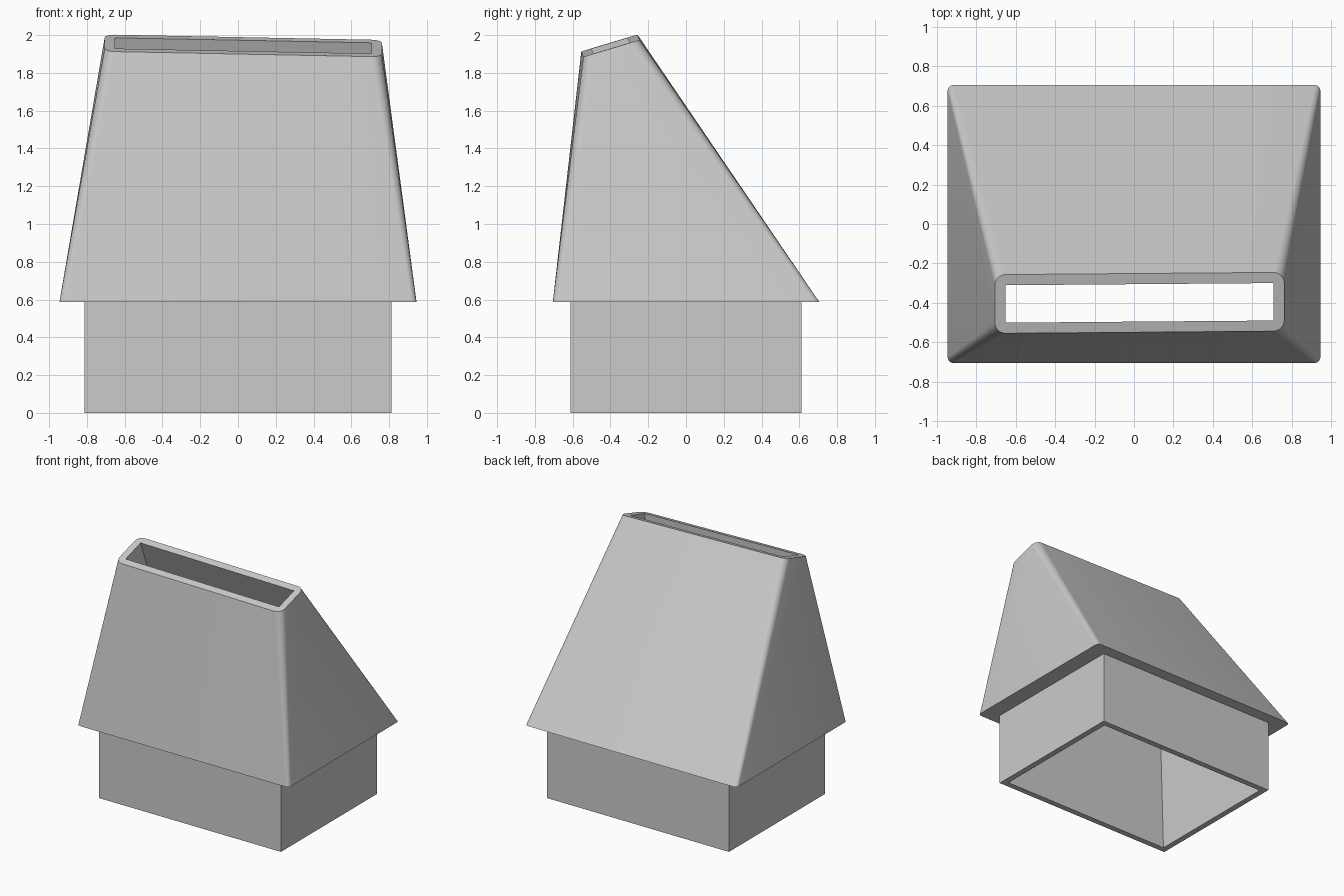
import bpy, bmesh
from math import sin, cos, pi

default = bpy.data.objects.get("Cube")
if default:
    bpy.data.objects.remove(default)

STEPS = 8  # segments per rounded corner


def outline(half_x, half_y, radius, place):
    """Rounded rectangle; a zero radius stacks points that are welded later."""
    points = []
    for quarter, (sx, sy) in enumerate(((1, 1), (-1, 1), (-1, -1), (1, -1))):
        for i in range(STEPS + 1):
            a = (quarter + i / STEPS) * pi / 2
            points.append(place(sx * (half_x - radius) + radius * cos(a),
                                sy * (half_y - radius) + radius * sin(a)))
    return points


def level(z):
    return lambda x, y: (x, y, z)


def tilted(x, y):
    # Mouth: offset to the front, slightly twisted, sloping forward and sideways
    return (x + 0.028, y + 0.008 * x - 0.40, 1.944 - 0.0195 * x + 0.3 * y)


# Closed skin: inside foot, socket, hood skirt, mouth rim, then back down inside
rings = [
    outline(0.765, 0.565, 0, level(0)),
    outline(0.812, 0.612, 0, level(0)),
    outline(0.812, 0.612, 0, level(0.588)),
    outline(0.945, 0.705, 0.03, level(0.588)),
    outline(0.734, 0.149, 0.055, tilted),
    outline(0.68, 0.095, 0, tilted),
]

bm = bmesh.new()
loops = [[bm.verts.new(p) for p in ring] for ring in rings]
for k, lower in enumerate(loops):
    upper = loops[(k + 1) % len(loops)]
    for i in range(len(lower)):
        j = (i + 1) % len(lower)
        bm.faces.new((lower[i], lower[j], upper[j], upper[i]))
bmesh.ops.remove_doubles(bm, verts=bm.verts, dist=0.0005)
bmesh.ops.recalc_face_normals(bm, faces=bm.faces)

mesh = bpy.data.meshes.new("duct_hood")
bm.to_mesh(mesh)
bm.free()
hood = bpy.data.objects.new("duct_hood", mesh)
bpy.context.collection.objects.link(hood)

# Plain grey material
grey = bpy.data.materials.new("light_grey")
grey.use_nodes = True
colour = (0.6, 0.6, 0.6, 1)
grey.diffuse_color = colour
grey.node_tree.nodes["Principled BSDF"].inputs["Base Color"].default_value = colour
mesh.materials.append(grey)

# Smooth the rounded corners, keep the rims crisp
bpy.ops.object.select_all(action="DESELECT")
hood.select_set(True)
bpy.context.view_layer.objects.active = hood
bpy.ops.object.shade_smooth_by_angle(angle=pi / 6)
